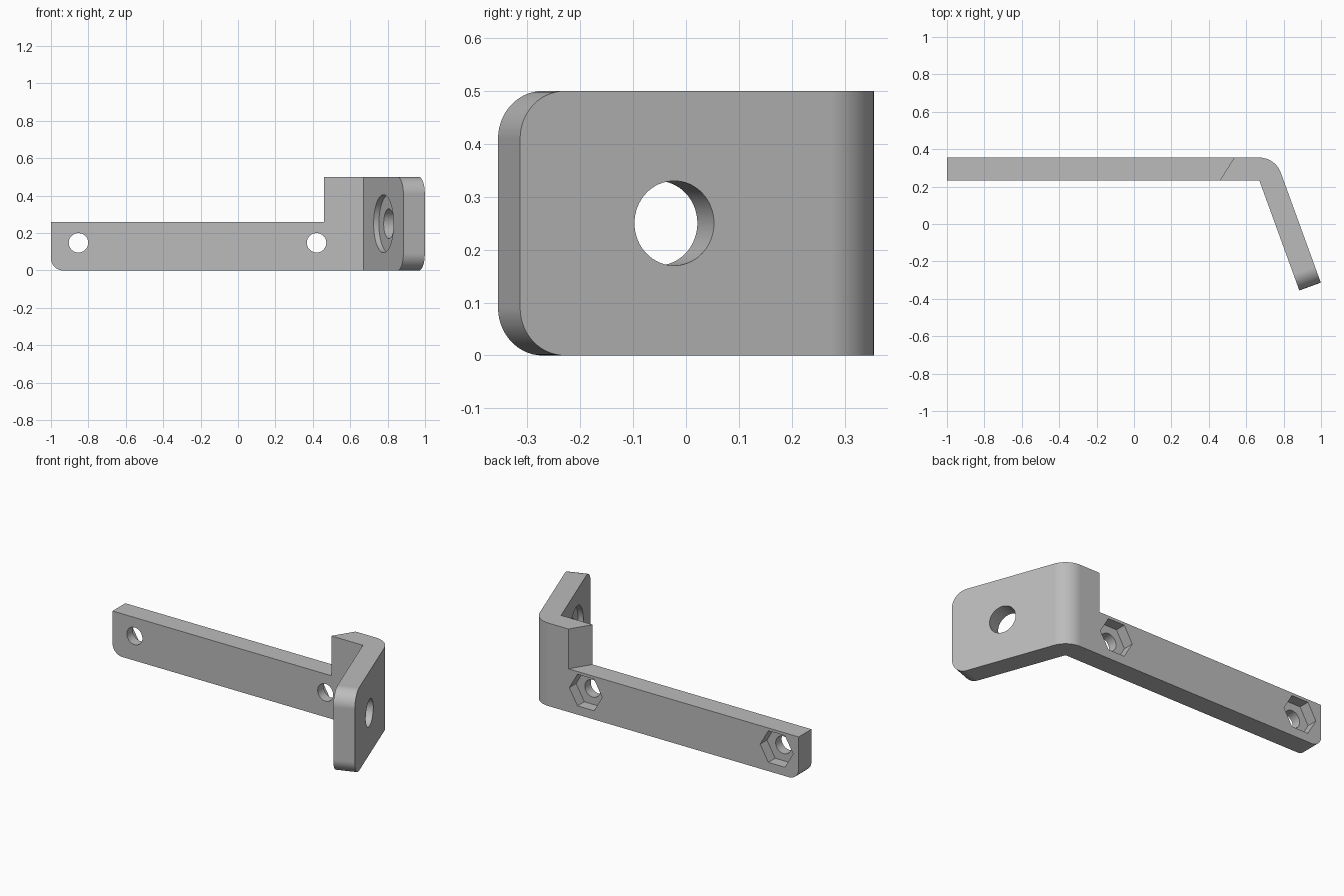
import bpy, bmesh, math
from mathutils import Vector, Matrix

if "Cube" in bpy.data.objects:
    bpy.data.objects.remove(bpy.data.objects["Cube"], do_unlink=True)

HEIGHT, THICK = 0.5, 0.122
BACK, INNER = 0.355, 0.233
TILT = math.radians(20)
corner = Vector((0.67, INNER, 0))                             # inside of the bend
along = Vector((math.sin(TILT), -math.cos(TILT), 0))          # runs down the flange
outward = Vector((math.cos(TILT), math.sin(TILT), 0))         # leaves its outer face
FLANGE = 0.626

grey = bpy.data.materials.new("plain_grey")
grey.use_nodes = True
colour = (0.5, 0.5, 0.5, 1)
grey.diffuse_color = colour
grey.node_tree.nodes["Principled BSDF"].inputs["Base Color"].default_value = colour


def make_object(name, bm):
    bmesh.ops.recalc_face_normals(bm, faces=bm.faces)
    mesh = bpy.data.meshes.new(name)
    bm.to_mesh(mesh)
    bm.free()
    mesh.materials.append(grey)
    obj = bpy.data.objects.new(name, mesh)
    bpy.context.collection.objects.link(obj)
    return obj


def prism(points, z0, z1):
    bm = bmesh.new()
    face = bm.faces.new([bm.verts.new((p[0], p[1], z0)) for p in points])
    new = bmesh.ops.extrude_face_region(bm, geom=[face])["geom"]
    verts = [v for v in new if isinstance(v, bmesh.types.BMVert)]
    bmesh.ops.translate(bm, verts=verts, vec=(0, 0, z1 - z0))
    return bm


def round_edges(bm, radius, test):
    edges = [e for e in bm.edges if all(test(v.co) for v in e.verts)]
    bmesh.ops.bevel(bm, geom=edges, offset=radius, segments=14,
                    profile=0.5, affect='EDGES')


def cut(target, bm):
    cutter = make_object("cutter", bm)
    cutter.hide_render = True
    mod = target.modifiers.new("cut", 'BOOLEAN')
    mod.operation, mod.solver, mod.object = 'DIFFERENCE', 'EXACT', cutter
    bpy.context.view_layer.objects.active = target
    bpy.ops.object.modifier_apply(modifier=mod.name)
    bpy.data.objects.remove(cutter, do_unlink=True)


def cylinder(start, end, radius, sides):
    axis = end - start
    # local x stays level, so a six-sided pocket has its flats at top and bottom
    z = axis.normalized()
    x = Vector((0, 0, 1)).cross(z)
    y = z.cross(x)
    matrix = Matrix((x, y, z)).transposed().to_4x4()
    matrix.translation = (start + end) / 2
    turn = Matrix.Rotation(math.pi / 2, 4, 'Z')   # first vertex onto local x
    bm = bmesh.new()
    bmesh.ops.create_cone(bm, cap_ends=True, segments=sides, radius1=radius,
                          radius2=radius, depth=axis.length,
                          matrix=matrix @ turn)
    return bm


# Bent plate: long arm, rounded outer bend and angled flange
arc = [corner + THICK * Vector((math.cos(a), math.sin(a), 0))
       for a in (TILT + (math.pi / 2 - TILT) * i / 14 for i in range(15))]
tip = corner + along * FLANGE
plan = [(-1, BACK), (-1, INNER), corner, tip, tip + outward * THICK] + arc
bm = prism(plan, 0, HEIGHT)
round_edges(bm, 0.065, lambda c: c.x < -0.99 and c.z < 0.01)
for z in (0, HEIGHT):
    round_edges(bm, 0.09, lambda c: (c - tip).dot(along) > -0.001
                and abs(c.z - z) < 0.001)
bracket = make_object("bent_bracket", bm)

# Lower the arm, ending in a slanted step
cut(bracket, prism([(-1.2, 0.1), (0.376, 0.1), (0.592, 0.445), (-1.2, 0.445)],
                   0.26, 0.7))

# Arm screw holes with six-sided nut pockets in the back
for x in (-0.853, 0.42):
    def point(y):
        return Vector((x, y, 0.148))
    cut(bracket, cylinder(point(0.1), point(0.5), 0.052, 48))
    cut(bracket, cylinder(point(BACK - 0.065), point(0.5), 0.11, 6))

# Flange hole with a shallow round recess on the inner face
centre = corner + along * 0.316 + Vector((0, 0, HEIGHT / 2))
cut(bracket, cylinder(centre - outward * 0.1, centre + outward * 0.3, 0.08, 64))
cut(bracket, cylinder(centre - outward * 0.1, centre + outward * 0.03, 0.155, 64))

# Smooth curves, crisp edges
bpy.ops.object.select_all(action='DESELECT')
bracket.select_set(True)
bpy.context.view_layer.objects.active = bracket
bpy.ops.object.shade_smooth_by_angle(angle=math.radians(30))
bracket.modifiers.new("even_shading", 'WEIGHTED_NORMAL').keep_sharp = True
